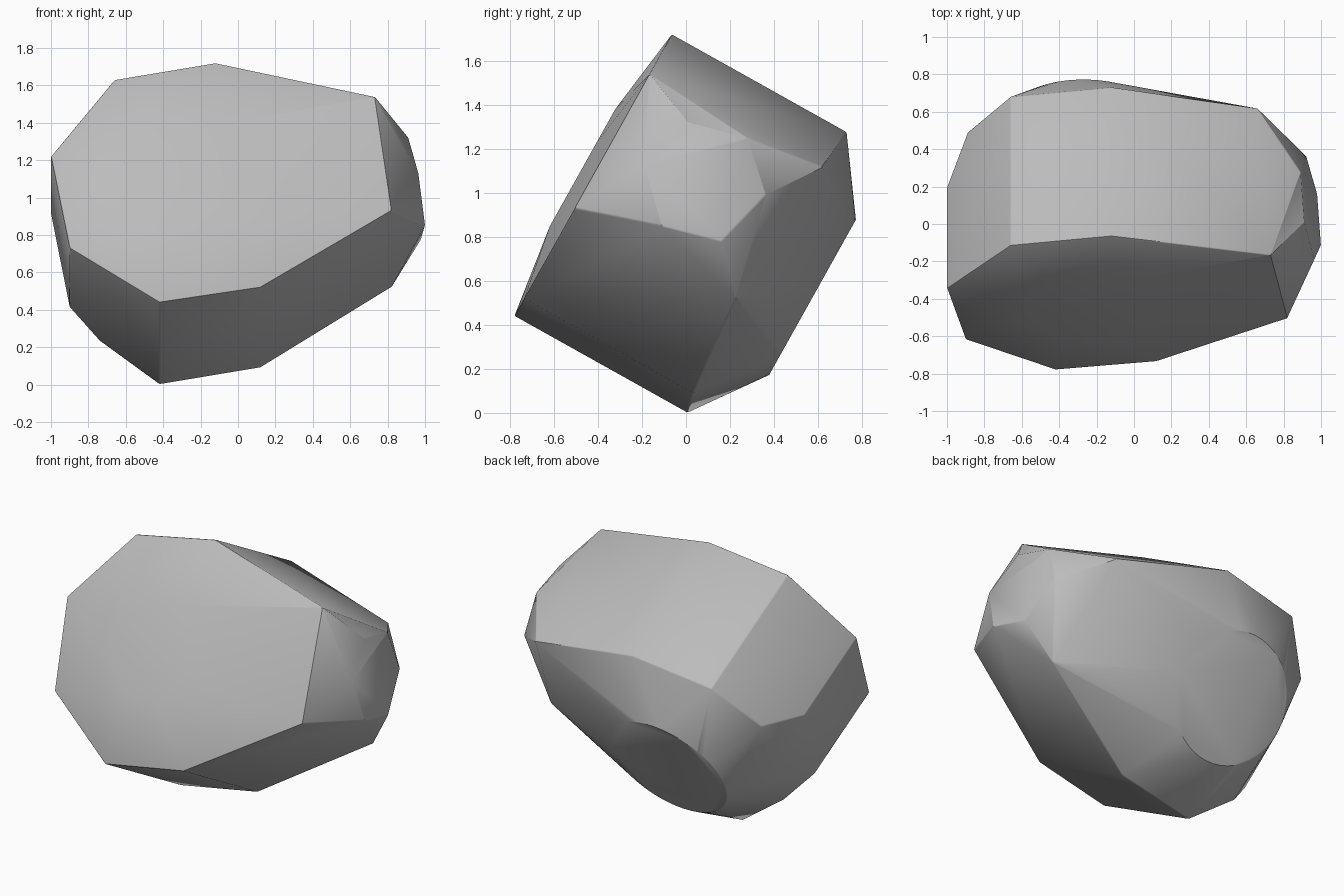
import bpy, bmesh, math
from mathutils import Vector

cube = bpy.data.objects.get("Cube")
if cube:
    bpy.data.objects.remove(cube, do_unlink=True)

# Leaning axes: depth runs backwards and down, rise runs up the tilted front
TILT = math.radians(29.2)
DEPTH = Vector((0, math.cos(TILT), -math.sin(TILT)))
RISE = Vector((0, math.sin(TILT), math.cos(TILT)))
SIDE = Vector((1, 0, 0))


def on_front(x, z):
    """Point on the tilted front plane at the given x and height."""
    return Vector((x, -0.78 + math.tan(TILT) * (z - 0.44), z))


def ring(centre, radius, count):
    """Circle lying parallel to the front plane."""
    turns = [math.tau * (i + 0.5) / count for i in range(count)]
    return [centre + radius * (math.cos(a) * SIDE + math.sin(a) * RISE) for a in turns]


# Outline corners: x, z on the front, how far each side edge runs back
outline = [
    (-0.66, 1.63, 0.91), (-0.12, 1.72, 0.91), (0.73, 1.54, 0.0),
    (0.82, 0.93, 0.84), (0.12, 0.52, 0.88), (-0.42, 0.44, 0.90),
    (-0.90, 0.73, 0.65), (-1.0, 1.22, 0.62),
]
points = []
for x, z, run in outline:
    points.append(on_front(x, z))
    if run:
        points.append(on_front(x, z) + run * DEPTH)

# Extra rear corners of the tapering ends
points += [Vector((0.66, 0.62, 1.12)),
           on_front(-0.89, 1.35) + 0.87 * DEPTH,
           on_front(-0.74, 0.634) + 0.82 * DEPTH]

# Six-sided flat on the left end, lying in one slanted plane
for y, z in [(0.01, 1.32), (0.28, 1.25), (0.36, 0.99),
             (0.16, 0.78), (-0.11, 0.85), (-0.19, 1.13)]:
    points.append(Vector((1.125 - 0.116 * y - 0.162 * z, y, z)))

# Shallow raised front pad and round rear flat
points += ring(Vector((-0.27, -0.47, 1.115)), 0.33, 8)
points += ring(Vector((-0.27, 0.575, 0.525)), 0.405, 48)

# Wrap everything in one faceted skin
bm = bmesh.new()
for p in points:
    bm.verts.new(p)
hull = bmesh.ops.convex_hull(bm, input=bm.verts)
loose = [v for v in bm.verts if not v.link_faces]
bmesh.ops.delete(bm, geom=loose, context='VERTS')
bmesh.ops.dissolve_limit(bm, angle_limit=math.radians(1.5),
                         verts=bm.verts, edges=bm.edges)
bmesh.ops.recalc_face_normals(bm, faces=bm.faces)
mesh = bpy.data.meshes.new("faceted_body")
bm.to_mesh(mesh)
bm.free()
body = bpy.data.objects.new("faceted_body", mesh)
bpy.context.collection.objects.link(body)

# Plain grey
grey = bpy.data.materials.new("plain_grey")
grey.use_nodes = True
colour = (0.5, 0.5, 0.5, 1)
grey.diffuse_color = colour
grey.node_tree.nodes["Principled BSDF"].inputs["Base Color"].default_value = colour
mesh.materials.append(grey)

# Slightly softened corners
bevel = body.modifiers.new("soft_edges", 'BEVEL')
bevel.width = 0.015
bevel.segments = 2
bevel.limit_method = 'ANGLE'
bevel.angle_limit = math.radians(40)

bpy.context.view_layer.objects.active = body
body.select_set(True)
bpy.ops.object.modifier_apply(modifier=bevel.name)
bpy.ops.object.shade_smooth_by_angle(angle=math.radians(30))
